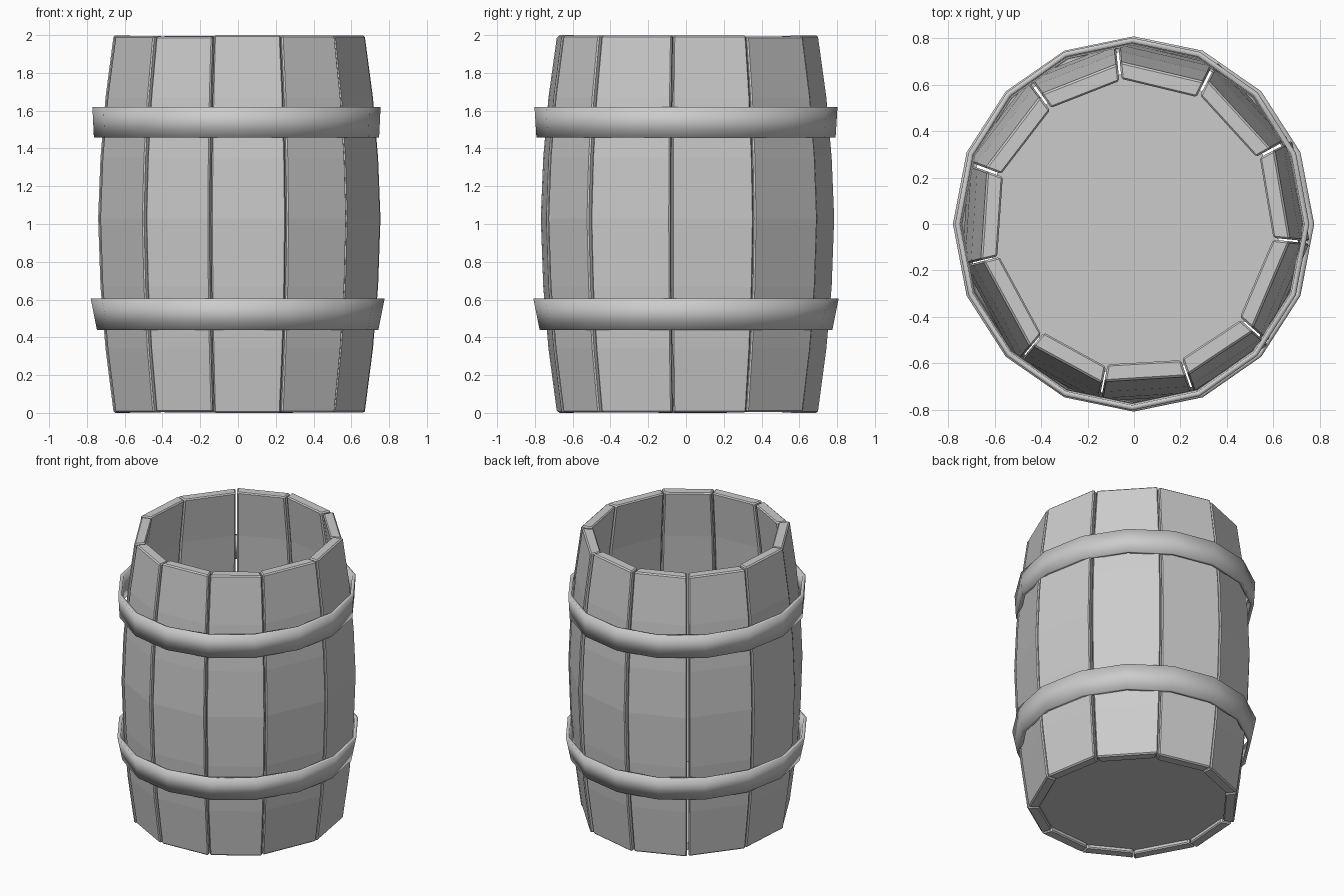
import bpy, bmesh, math, random

if "Cube" in bpy.data.objects:
    bpy.data.objects.remove(bpy.data.objects["Cube"])

random.seed(4)

# profile of the barrel: height, outer corner radius
PROFILE = [(0.0, 0.69), (0.34, 0.735), (0.67, 0.763), (1.03, 0.776),
           (1.35, 0.763), (1.67, 0.735), (2.0, 0.69)]
SX, SY = 0.977, 1.012          # barrel is slightly oval
WALL = 0.075
# angles of the uneven joints between the eleven staves
JOINTS = [-101.3, -70.2, -40.5, -6, 27.5, 62.5, 95.5, 127, 160.5, 193.2, 229]


def add_object(name, bm):
    bmesh.ops.recalc_face_normals(bm, faces=bm.faces[:])
    mesh = bpy.data.meshes.new(name)
    bm.to_mesh(mesh)
    bm.free()
    obj = bpy.data.objects.new(name, mesh)
    bpy.context.collection.objects.link(obj)
    return obj


def loft(bm, rings, closed):
    """Skin a list of vertex loops; cap the ends or close into a ring."""
    n = len(rings[0])
    pairs = list(zip(rings, rings[1:] + rings[:1])) if closed else list(zip(rings, rings[1:]))
    for a, b in pairs:
        for i in range(n):
            j = (i + 1) % n
            bm.faces.new((a[i], a[j], b[j], b[i]))
    if not closed:
        bm.faces.new(rings[0])
        bm.faces.new(rings[-1])


# one bent plank between two joints, with slightly uneven edges
def stave(index, a0, a1):
    bm = bmesh.new()
    d0, d1 = random.uniform(-0.010, 0.002), random.uniform(-0.002, 0.008)
    g0, g1 = random.uniform(0.1, 0.6), random.uniform(0.1, 0.6)
    drop = random.uniform(0, 0.008)
    rings = []
    for z, r in PROFILE:
        z = min(max(z, drop / 2), 2 - drop)
        ring = []
        for ang, rad in ((a0 + g0, r + d0), (a1 - g1, r + d1),
                         (a1 - g1, r + d1 - WALL), (a0 + g0, r + d0 - WALL)):
            t = math.radians(ang)
            ring.append(bm.verts.new((SX * rad * math.cos(t), SY * rad * math.sin(t), z)))
        rings.append(ring)
    loft(bm, rings, False)
    obj = add_object(f"stave_{index + 1}", bm)
    bevel = obj.modifiers.new("soft_edges", 'BEVEL')
    bevel.width = 0.008
    bevel.segments = 1
    bevel.limit_method = 'ANGLE'
    bevel.angle_limit = math.radians(50)


for i, a in enumerate(JOINTS):
    nxt = JOINTS[i + 1] if i < 10 else JOINTS[0] + 360
    stave(i, a, nxt)


# sixteen-sided flaring hoop, smooth shaded
def hoop(name, z0, z1, bottom, top, cx):
    bm = bmesh.new()
    thick = 0.022
    rings = []
    for i in range(16):
        t = math.tau * i / 16
        c, s = math.cos(t), math.sin(t)
        rings.append([bm.verts.new((cx + (rx - d) * c, (ry - d) * s, z))
                      for (rx, ry), d, z in ((bottom, 0, z0), (top, 0, z1),
                                             (top, thick, z1), (bottom, thick, z0))])
    loft(bm, rings, True)
    for f in bm.faces:
        f.smooth = True
    add_object(name, bm)


hoop("lower_hoop", 0.44, 0.605, (0.745, 0.775), (0.778, 0.808), -0.002)
hoop("upper_hoop", 1.457, 1.62, (0.755, 0.792), (0.763, 0.802), -0.008)

# floor board fitted inside the staves
bm = bmesh.new()
rings = []
for z in (0.03, 0.08):
    rings.append([bm.verts.new((SX * 0.64 * math.cos(math.radians(a)),
                                SY * 0.64 * math.sin(math.radians(a)), z)) for a in JOINTS])
loft(bm, rings, False)
add_object("floor_board", bm)
